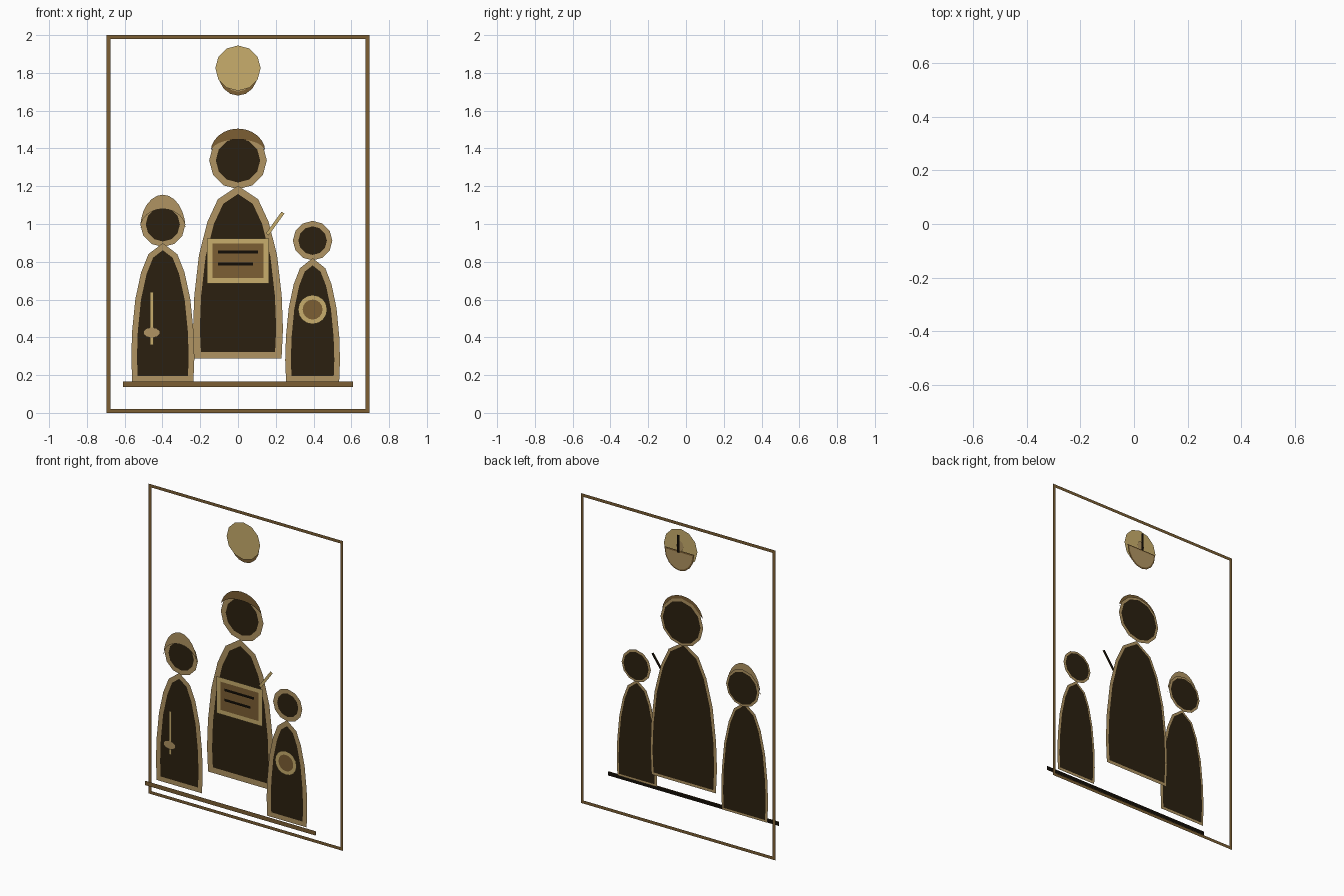
import bpy, math
from mathutils import Vector

cube = bpy.data.objects.get("Cube")
if cube:
    bpy.data.objects.remove(cube, do_unlink=True)


def material(name, hex_code):
    srgb = [int(hex_code[i:i + 2], 16) / 255 for i in (0, 2, 4)]
    rgb = [c / 12.92 if c < 0.04 else ((c + 0.055) / 1.055) ** 2.4 for c in srgb]
    m = bpy.data.materials.new(name)
    m.use_nodes = True
    m.diffuse_color = (*rgb, 1)
    bsdf = m.node_tree.nodes["Principled BSDF"]
    bsdf.inputs["Base Color"].default_value = (*rgb, 1)
    bsdf.inputs["Roughness"].default_value = 0.8
    return m


GOLD = material("pale gold", "c8ae6c")
TAN = material("tan", "b09462")
BROWN = material("brown", "7c5f34")
DARK = material("dark umber", "2b2010")
BLACK = material("near black", "120d06")


def build(name, verts, faces, mat):
    mesh = bpy.data.meshes.new(name)
    mesh.from_pydata(verts, [], faces)
    mesh.materials.append(mat)
    obj = bpy.data.objects.new(name, mesh)
    bpy.context.collection.objects.link(obj)
    return obj


# Flat sheet facing the front, from a counter-clockwise x-z outline
def plate(name, pts, y, mat):
    build(name, [(x, y, z) for x, z in pts], [range(len(pts))], mat)


# Flat band of even width centred on a closed outline
def ribbon(name, pts, y, half, mat):
    n = len(pts)
    p = [Vector(q) for q in pts]
    verts, faces = [], []
    for i in range(n):
        a = (p[i] - p[i - 1]).normalized()
        b = (p[(i + 1) % n] - p[i]).normalized()
        na, nb = Vector((a.y, -a.x)), Vector((b.y, -b.x))
        miter = (na + nb) / (1 + na.dot(nb)) * half
        for q in (p[i] - miter, p[i] + miter):
            verts.append((q.x, y, q.y))
        j = (i + 1) % n
        faces.append((2 * i, 2 * i + 1, 2 * j + 1, 2 * j))
    build(name, verts, faces, mat)


def bordered(name, pts, y, half, fill, edge):
    plate(name, pts, y, fill)
    ribbon(name + "_border", pts, y - 0.003, half, edge)


def arc(cx, cz, rx, rz, start=0, end=180, n=12):
    return [(cx + rx * math.cos(math.radians(start + (end - start) * i / n)),
             cz + rz * math.sin(math.radians(start + (end - start) * i / n)))
            for i in range(n + 1)]


def ellipse(cx, cz, rx, rz, n=12):
    return arc(cx, cz, rx, rz, 90, 450, n)[:-1]


def rect(x0, x1, z0, z1):
    return [(x0, z0), (x1, z0), (x1, z1), (x0, z1)]


# Robe silhouette: half width and height as fractions, mirrored about cx
ROBE = [(0.97, 0), (1, 0.16), (0.97, 0.36), (0.86, 0.6), (0.66, 0.8), (0.42, 0.93)]


def robe(cx, half, z0, z1):
    h = z1 - z0
    right = [(cx + half * u, z0 + h * v) for u, v in ROBE]
    left = [(2 * cx - x, z) for x, z in reversed(right)]
    return right + [(cx, z1)] + left


# Crescent cap of hair above the face
def hair(name, cx, cz, rx, outer, inner, y, mat):
    top = arc(cx, cz, rx, outer)
    low = arc(cx, cz, rx, inner)
    n = len(top)
    faces = [(i, i + 1, n + i + 1, n + i) for i in range(n - 1)]
    obj = build(name, [(x, y, z) for x, z in top + low], faces, mat)
    obj.data.flip_normals()


# Surround and ground ledge
ribbon("frame", rect(-0.685, 0.685, 0.01, 1.99), 0.08, 0.01, BROWN)
plate("ledge", rect(-0.61, 0.61, 0.138, 0.166), -0.08, BROWN)
plate("ledge_back", rect(-0.61, 0.61, 0.14, 0.164), -0.078, BLACK)

# Hanging lamp: glow disc, flame, bowl and cord
plate("lamp_glow", ellipse(0, 1.825, 0.12, 0.12), 0.055, GOLD)
plate("lamp_flame", ellipse(0, 1.835, 0.025, 0.035, 8), 0.062, TAN)
bordered("lamp_bowl", arc(0, 1.80, 0.095, 0.11, 180, 360, 8), 0.071, 0.01, TAN, BROWN)
plate("lamp_cord", rect(-0.008, 0.008, 1.80, 1.915), 0.079, BLACK)

# Robes and heads: name, x, robe half width, bottom, top, y, border, head z, radius, y
FIGURES = [
    ("centre", 0, 0.22, 0.305, 1.18, 0.027, 0.018, 1.337, 0.135, 0.045),
    ("right", -0.398, 0.152, 0.18, 0.88, -0.027, 0.015, 0.998, 0.105, -0.008),
    ("left", 0.395, 0.13, 0.18, 0.80, -0.062, 0.015, 0.912, 0.09, -0.054),
]
for name, x, half, z0, z1, y, edge, hz, r, hy in FIGURES:
    bordered(name + "_robe", robe(x, half, z0, z1), y, edge, DARK, TAN)
    bordered(name + "_head", ellipse(x, hz, r, r), hy, edge - 0.001, DARK, TAN)

hair("centre_hair", 0, 1.38, 0.145, 0.125, 0.068, 0.035, BROWN)
hair("right_hair", -0.398, 0.975, 0.12, 0.18, 0.105, -0.02, TAN)

# Open book with two written lines
bordered("book", rect(-0.15, 0.15, 0.70, 0.91), 0.018, 0.014, BROWN, GOLD)
for i, (z, x1) in enumerate([(0.853, 0.105), (0.788, 0.08)]):
    plate(f"book_line_{i + 1}", rect(-0.105, x1, z - 0.008, z + 0.008), 0.011, BLACK)

# Slanted pen, dark on its rear face
for name, y, w, mat in (("pen", 0.002, 0.009, GOLD), ("pen_back", 0.004, 0.008, BLACK)):
    a, b = Vector((0.155, 0.945)), Vector((0.238, 1.06))
    d = (b - a).normalized() * w
    s = Vector((d.y, -d.x))
    plate(name, [tuple(q) for q in (a - s, a + s, b + s, b - s)], y, mat)

# Ladle held by the right figure
plate("ladle_handle", rect(-0.466, -0.448, 0.36, 0.64), -0.04, GOLD)
plate("ladle_bowl", ellipse(-0.457, 0.425, 0.045, 0.028, 10), -0.047, TAN)

# Round dish held by the left figure
bordered("dish", ellipse(0.395, 0.547, 0.065, 0.065, 16), -0.073, 0.012, BROWN, GOLD)
